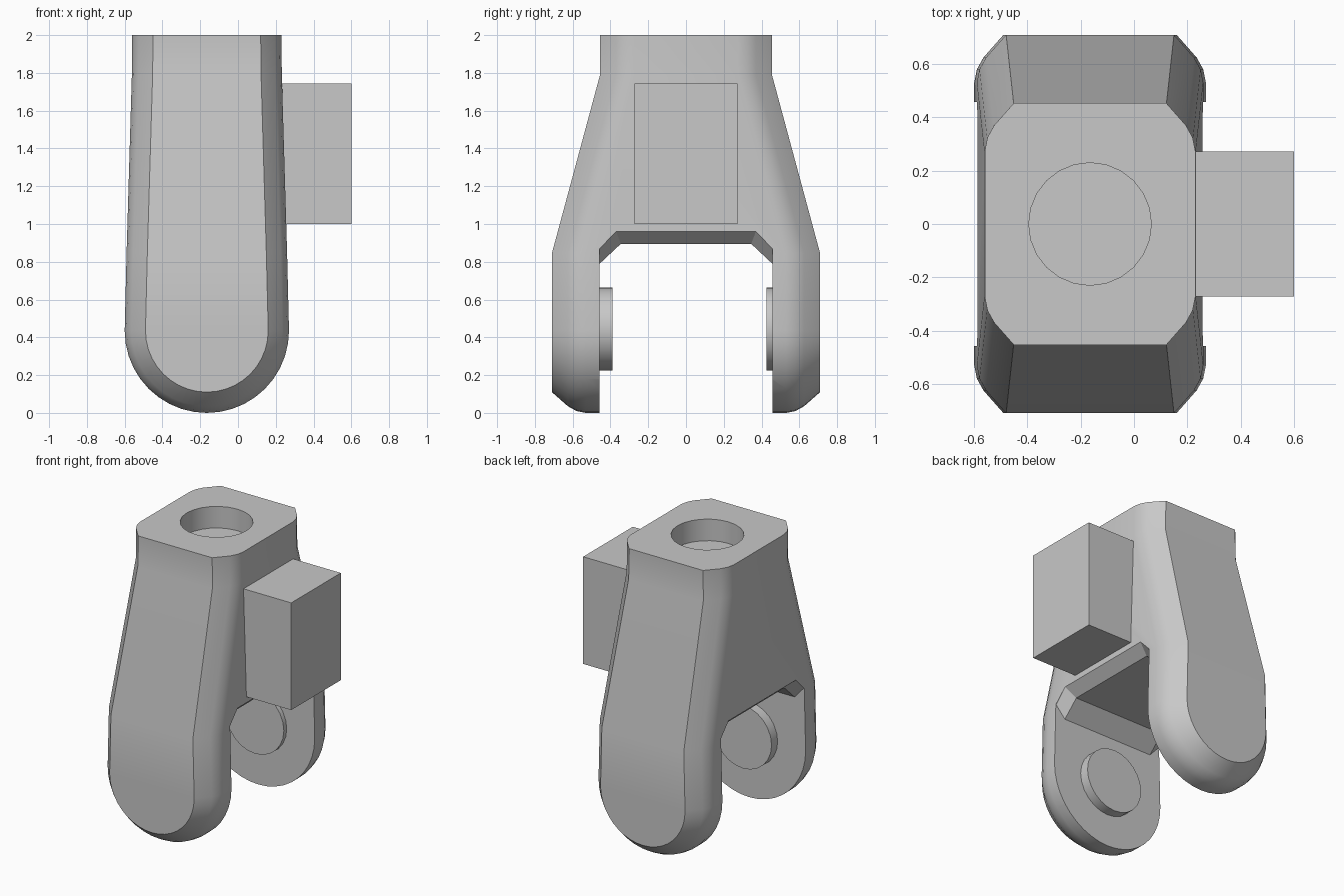
import bpy, bmesh, math
from mathutils import Matrix

cube = bpy.data.objects.get("Cube")
if cube:
    bpy.data.objects.remove(cube)

CX = -0.165      # centre line of the fork
R = 0.435        # radius of the rounded leg ends
ARC = 20

grey = bpy.data.materials.new("plain_grey")
grey.use_nodes = True
grey.diffuse_color = (0.58, 0.58, 0.58, 1)
grey.node_tree.nodes["Principled BSDF"].inputs["Base Color"].default_value = grey.diffuse_color


def finish(name, bm, smooth=True):
    bmesh.ops.recalc_face_normals(bm, faces=bm.faces)
    mesh = bpy.data.meshes.new(name)
    bm.to_mesh(mesh)
    bm.free()
    mesh.materials.append(grey)
    ob = bpy.data.objects.new(name, mesh)
    bpy.context.collection.objects.link(ob)
    if smooth:
        shade(ob)
    return ob


def activate(ob):
    bpy.ops.object.select_all(action='DESELECT')
    ob.select_set(True)
    bpy.context.view_layer.objects.active = ob


def shade(ob):
    activate(ob)
    bpy.ops.object.shade_smooth_by_angle(angle=math.radians(28))


def cylinder(name, radius, depth, centre, axis, smooth=True):
    bm = bmesh.new()
    turn = Matrix.Rotation(math.pi / 2, 4, 'X') if axis == 'Y' else Matrix()
    bmesh.ops.create_cone(bm, cap_ends=True, segments=24, radius1=radius, radius2=radius,
                          depth=depth, matrix=Matrix.Translation(centre) @ turn)
    return finish(name, bm, smooth)


def cut(ob, cutter):
    cutter.hide_render = True
    mod = ob.modifiers.new("cut", 'BOOLEAN')
    mod.operation, mod.solver, mod.object = 'DIFFERENCE', 'EXACT', cutter
    activate(ob)
    bpy.ops.object.modifier_apply(modifier=mod.name)
    bpy.data.objects.remove(cutter)


def half_depth(z):
    t = min(max((z - 0.845) / (1.79 - 0.845), 0), 1)
    return 0.71 + (0.455 - 0.71) * t


# Outline of the fork seen from the front: (half width, z, outward direction)
side = [(0.395, 2.0), (0.397, 1.79), (0.425, 0.845)]
outline = [(-w, z, -1, 0) for w, z in side]
for i in range(ARC + 1):
    a = math.pi + math.pi * i / ARC
    c, s = math.cos(a), math.sin(a)
    outline.append((R * c, R + R * s, c, s))
outline += [(w, z, 1, 0) for w, z in reversed(side)]

# Rounded rim: (set back from the flat face, inset from the outline)
rim = [(0, 0.11), (0.085, 0.035), (0.13, 0.01), (0.18, 0)]

# Fork body
bm = bmesh.new()
strips = []
for x, z, nx, nz in outline:
    half = [(inset, half_depth(z) - drop) for drop, inset in rim]
    row = [(i, -y) for i, y in half] + [(i, y) for i, y in reversed(half)]
    strips.append([bm.verts.new((CX + x - nx * i, y, z - nz * i)) for i, y in row])
for a, b in zip(strips, strips[1:]):
    for j in range(len(a) - 1):
        bm.faces.new((a[j], a[j + 1], b[j + 1], b[j]))
n = len(strips)
for i in range(n // 2):
    for end in (0, -1):
        quad = [strips[k][end] for k in (i, i + 1, n - 2 - i, n - 1 - i)]
        bm.faces.new(list(dict.fromkeys(quad)))
bm.faces.new(strips[0] + strips[-1][::-1])
fork = finish("fork_body", bm, False)

# Wheel gap with a chamfered arch that flares at both openings
small = (0.79, 0.345, 0.895)
large = (0.87, 0.37, 0.96)
bm = bmesh.new()
rings = []
for x, (shoulder, top_y, top_z) in ((-0.7, large), (-0.422, large), (-0.35, small),
                                    (0.35, small), (0.422, large), (0.7, large)):
    right = [(0.457, -0.2), (0.457, shoulder), (top_y, top_z)]
    ring = right + [(-y, z) for y, z in reversed(right)]
    rings.append([bm.verts.new((CX + x, y, z)) for y, z in ring])
for a, b in zip(rings, rings[1:]):
    for j in range(len(a)):
        k = (j + 1) % len(a)
        bm.faces.new((a[j], a[k], b[k], b[j]))
bm.faces.new(rings[0])
bm.faces.new(rings[-1])
cut(fork, finish("gap_cutter", bm, False))

# Blind socket in the top
cut(fork, cylinder("socket_cutter", 0.23, 0.3, (CX, 0, 2.0), 'Z', False))
shade(fork)

# Axle bosses on the inner leg faces
for name, inner, sign in (("front_axle_boss", 0.39, -1), ("back_axle_boss", 0.425, 1)):
    outer = 0.5
    cylinder(name, 0.22, outer - inner, (CX, sign * (inner + outer) / 2, 0.445), 'Y')

# Block on the left side
bm = bmesh.new()
bmesh.ops.create_cube(bm, size=1, matrix=Matrix.Translation((0.375, 0, 1.3725))
                      @ Matrix.Diagonal((0.45, 0.545, 0.745, 1)))
finish("side_block", bm, False)
